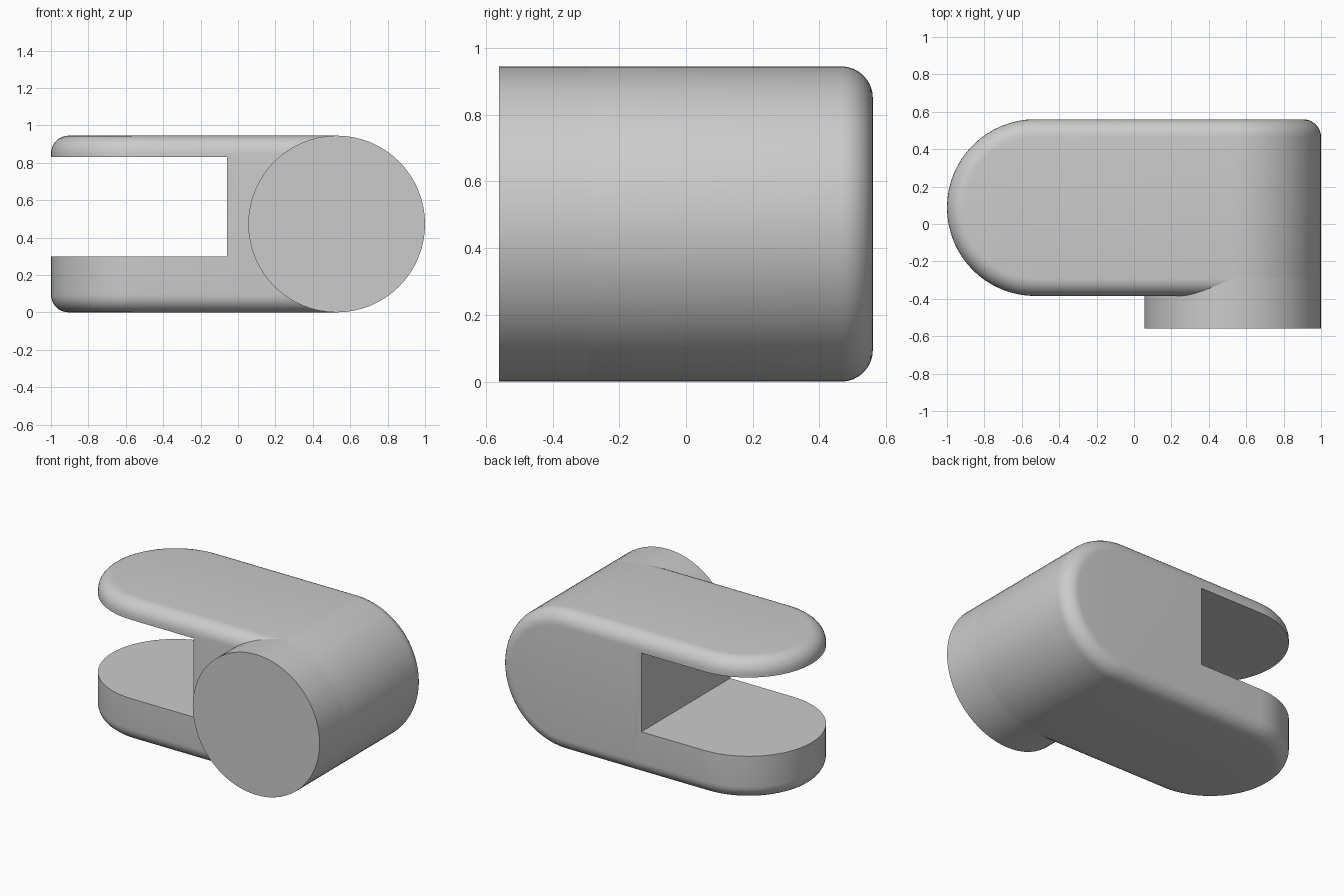
import bpy, bmesh
from math import sin, cos, pi, radians
from mathutils import Vector

if "Cube" in bpy.data.objects:
    bpy.data.objects.remove(bpy.data.objects["Cube"])

R = 0.4725             # radius of both rounded ends
END = 1 - R            # distance of the end centres from x = 0
BACK, FRONT = 0.56, -0.56
BODY_Y = BACK - R      # middle of the body in y
FILLET = 0.095
STEPS = 32

grey = bpy.data.materials.new("light grey")
grey.use_nodes = True
colour = (0.6, 0.6, 0.6, 1)
grey.diffuse_color = colour
grey.node_tree.nodes["Principled BSDF"].inputs["Base Color"].default_value = colour


def finish(name, bm):
    bmesh.ops.recalc_face_normals(bm, faces=bm.faces)
    mesh = bpy.data.meshes.new(name)
    bm.to_mesh(mesh)
    bm.free()
    obj = bpy.data.objects.new(name, mesh)
    bpy.context.collection.objects.link(obj)
    mesh.materials.append(grey)
    return obj


def activate(obj):
    bpy.ops.object.select_all(action='DESELECT')
    obj.select_set(True)
    bpy.context.view_layer.objects.active = obj


def half_stadium(bm, side, place):
    """Open-ended prism from x = 0 to a round end; place maps (x, across, along)."""
    angles = [-pi / 2 + pi * i / STEPS for i in range(STEPS + 1)]
    outline = [(0, -R)] + [(side * (END + R * cos(a)), R * sin(a)) for a in angles] + [(0, R)]
    rims = [[bm.verts.new(place(x, v, w)) for x, v in outline] for w in (-R, R)]
    for rim in rims:
        bm.faces.new(rim)
    for i in range(len(outline) - 1):
        bm.faces.new((rims[0][i], rims[0][i + 1], rims[1][i + 1], rims[1][i]))


# Body: left end round in plan, right end round in elevation, joined at x = 0
bm = bmesh.new()
half_stadium(bm, -1, lambda x, v, w: Vector((x, BODY_Y + v, R + w)))
half_stadium(bm, 1, lambda x, v, w: Vector((x, BODY_Y + w, R + v)))
bmesh.ops.remove_doubles(bm, verts=bm.verts, dist=0.0001)
bmesh.ops.recalc_face_normals(bm, faces=bm.faces)
sharp = [e for e in bm.edges if e.calc_face_angle(0) > radians(45)]
bmesh.ops.bevel(bm, geom=sharp, offset=FILLET, segments=8, profile=0.5, affect='EDGES')
body = finish("clevis_body", bm)

# Slot between the two arms
bm = bmesh.new()
bmesh.ops.create_cube(bm, size=1)
bmesh.ops.scale(bm, vec=(1.14, 2, 0.53), verts=bm.verts)
bmesh.ops.translate(bm, vec=(-0.63, 0, 0.565), verts=bm.verts)
cutter = finish("slot_cutter", bm)
cutter.hide_render = True
slot = body.modifiers.new("slot", 'BOOLEAN')
slot.operation = 'DIFFERENCE'
slot.solver = 'EXACT'
slot.object = cutter
activate(body)
bpy.ops.object.modifier_apply(modifier=slot.name)
bpy.data.objects.remove(cutter)

# Round boss standing out of the front
bm = bmesh.new()
rear = BODY_Y - R + FILLET
ring = [2 * pi * i / (2 * STEPS) for i in range(2 * STEPS)]
disc = bm.faces.new([bm.verts.new((END + R * cos(a), FRONT, R + R * sin(a))) for a in ring])
tube = bmesh.ops.extrude_face_region(bm, geom=[disc], use_keep_orig=True)
moved = [g for g in tube["geom"] if isinstance(g, bmesh.types.BMVert)]
bmesh.ops.translate(bm, vec=(0, rear - FRONT, 0), verts=moved)
boss = finish("front_boss", bm)

for part in (body, boss):
    activate(part)
    bpy.ops.object.shade_smooth_by_angle(angle=radians(30))
